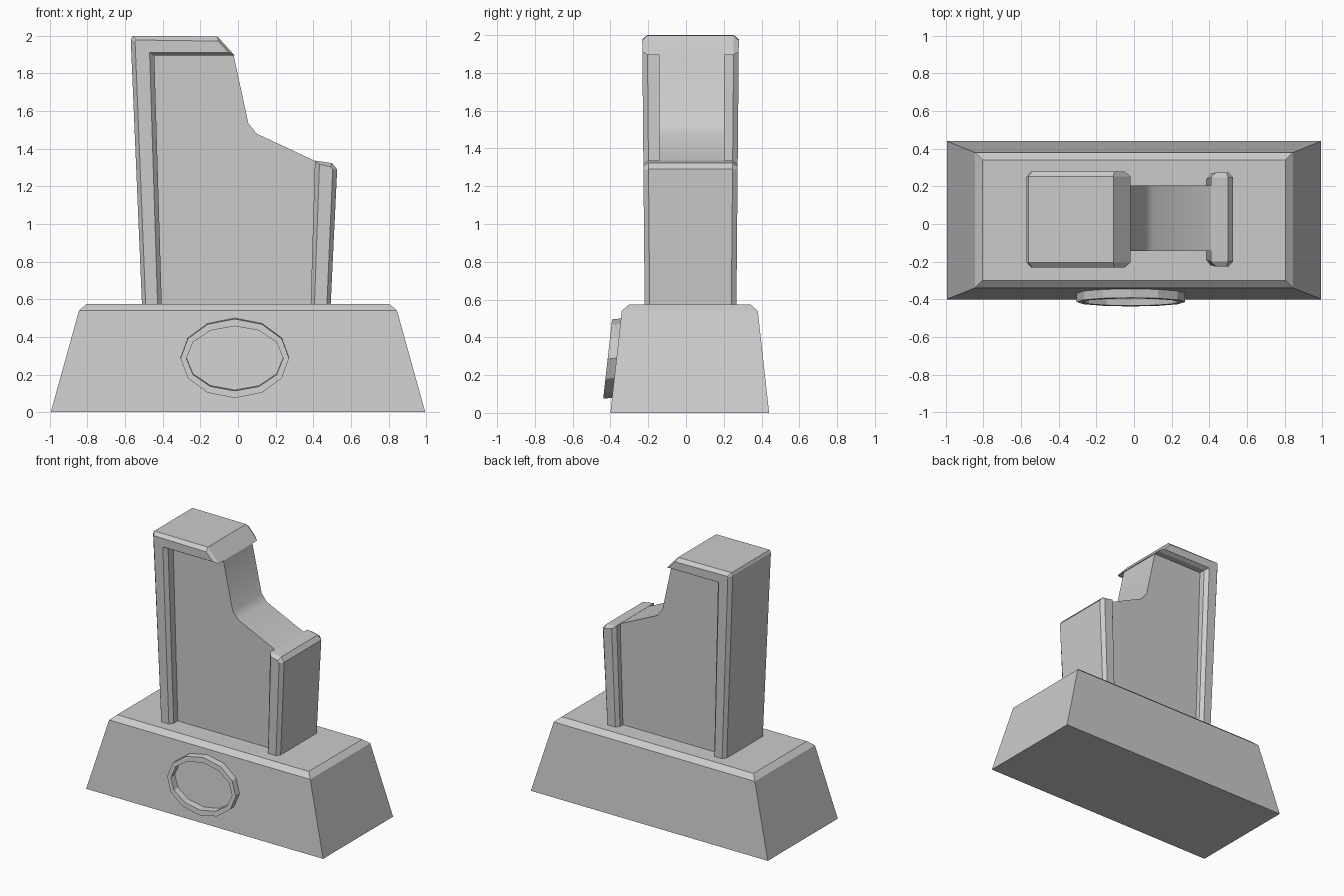
import bpy
import math

if "Cube" in bpy.data.objects:
    bpy.data.objects.remove(bpy.data.objects["Cube"])


def make(name, verts, faces):
    mesh = bpy.data.meshes.new(name)
    mesh.from_pydata(verts, [], faces)
    mesh.update()
    obj = bpy.data.objects.new(name, mesh)
    bpy.context.collection.objects.link(obj)
    # consistent outward normals
    bpy.ops.object.select_all(action='DESELECT')
    bpy.context.view_layer.objects.active = obj
    obj.select_set(True)
    bpy.ops.object.mode_set(mode='EDIT')
    bpy.ops.mesh.select_all(action='SELECT')
    bpy.ops.mesh.normals_make_consistent(inside=False)
    bpy.ops.object.mode_set(mode='OBJECT')
    return obj


def loft(name, rings, closed=False):
    """Skin equal-length rings; cap the ends, or join last to first."""
    n, m = len(rings[0]), len(rings)
    faces = []
    for r in range(m if closed else m - 1):
        a, b = r * n, ((r + 1) % m) * n
        faces += [(a + i, a + (i + 1) % n, b + (i + 1) % n, b + i) for i in range(n)]
    if not closed:
        faces += [tuple(range(n)), tuple(range((m - 1) * n, m * n))]
    return make(name, [p for ring in rings for p in ring], faces)


def rect(x, y0, y1, z):
    return [(-x, y0, z), (x, y0, z), (x, y1, z), (-x, y1, z)]


def chamfered(name, outer, inner, cut=0.027):
    """Side profile swept across y, with chamfered rims and a slight flare upward."""
    def ring(profile, side, inset):
        return [(x, 0.024 + side * (0.243 + 0.009 * (z - 0.57) - inset), z)
                for x, z in profile]
    return loft(name, [ring(inner, -1, 0), ring(outer, -1, cut),
                       ring(outer, 1, cut), ring(inner, 1, 0)])


# Tapered plinth with chamfered top
loft("plinth", [rect(0.995, -0.40, 0.44, 0),
                rect(0.845, -0.34, 0.38, 0.54),
                rect(0.805, -0.30, 0.34, 0.575)])

# Recessed centre panel with the softened front cut-out
core = [(-0.45, 0.56), (-0.50, 1.94), (-0.09, 1.94), (-0.024, 1.9),
        (0.055, 1.535), (0.10, 1.48), (0.425, 1.328), (0.42, 0.56)]
panel = loft("centre_panel", [[(x, y, z) for x, z in core] for y in (-0.143, 0.205)])
bpy.ops.object.shade_smooth_by_angle(angle=math.radians(35))

# Back post and top cap as one bent frame
chamfered("back_frame",
          [(-0.51, 0.56), (-0.57, 1.98), (-0.56, 2.0), (-0.11, 1.997),
           (-0.018, 1.896), (-0.445, 1.896), (-0.405, 0.56)],
          [(-0.49, 0.56), (-0.547, 1.972), (-0.542, 1.978), (-0.105, 1.972),
           (-0.05, 1.912), (-0.47, 1.912), (-0.427, 0.56)])

# Short front post
chamfered("front_post",
          [(0.386, 0.56), (0.409, 1.337), (0.50, 1.323), (0.527, 1.29), (0.492, 0.56)],
          [(0.406, 0.56), (0.433, 1.318), (0.492, 1.305), (0.503, 1.288), (0.472, 0.56)])


# Twelve-sided oval ring lying on the sloped plinth front
def oval(rx, rz, depth):
    pts = []
    for i in range(12):
        a = math.tau * i / 12
        z = 0.29 + rz * math.sin(a)
        pts.append((-0.017 + rx * math.cos(a), -0.40 + 0.111 * z - depth,
                    z - 0.1 * depth))
    return pts


loft("oval_ring", [oval(0.288, 0.21, -0.01), oval(0.288, 0.21, 0.047),
                   oval(0.257, 0.172, 0.047), oval(0.257, 0.172, -0.01)], closed=True)
